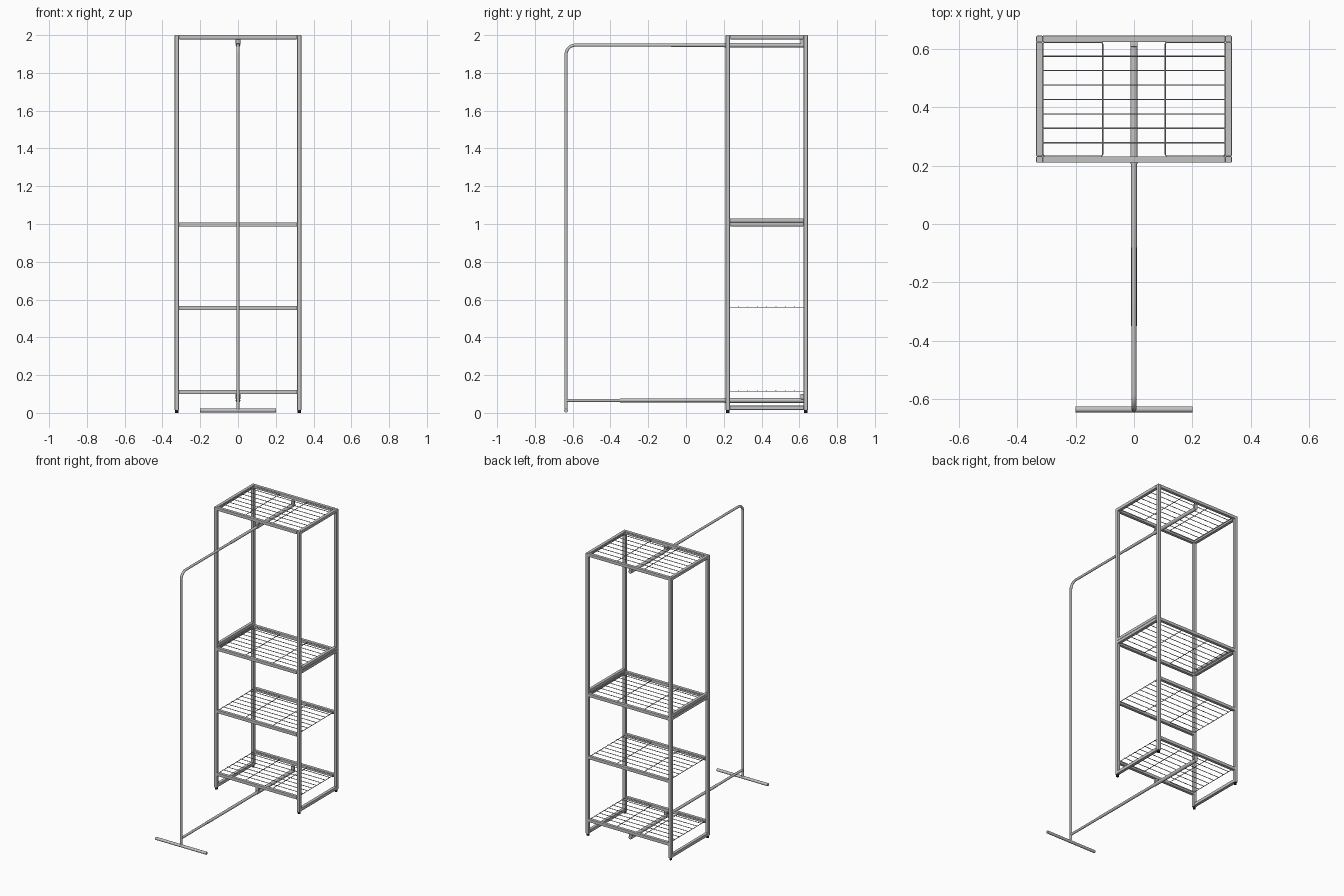
import bpy, math
from mathutils import Vector

if "Cube" in bpy.data.objects:
    bpy.data.objects.remove(bpy.data.objects["Cube"])


def material(name, v):
    m = bpy.data.materials.new(name)
    m.diffuse_color = (v, v, v, 1)
    m.use_nodes = True
    m.node_tree.nodes["Principled BSDF"].inputs["Base Color"].default_value = m.diffuse_color
    return m


STEEL = material("grey_steel", 0.55)
WIRE = material("wire_grey", 0.5)
RUBBER = material("black_rubber", 0.01)


def finish(ob, name, mat):
    ob.name = name
    ob.data.materials.append(mat)
    return ob


def box(name, x0, x1, y0, y1, z0, z1, mat=STEEL, bevel=0.0025):
    """Square tube or plate given by its limits."""
    bpy.ops.mesh.primitive_cube_add(size=1, location=((x0 + x1) / 2, (y0 + y1) / 2, (z0 + z1) / 2))
    ob = bpy.context.object
    for v in ob.data.vertices:
        v.co = Vector((v.co.x * (x1 - x0), v.co.y * (y1 - y0), v.co.z * (z1 - z0)))
    if bevel:
        b = ob.modifiers.new("soft_edges", 'BEVEL')
        b.width, b.segments = bevel, 2
    return finish(ob, name, mat)


def rod(name, a, b, r, mat=STEEL, sides=16):
    """Round bar from a to b."""
    a, b = Vector(a), Vector(b)
    d = b - a
    bpy.ops.mesh.primitive_cylinder_add(vertices=sides, radius=r, depth=d.length, location=(a + b) / 2)
    ob = bpy.context.object
    ob.rotation_euler = d.to_track_quat('Z', 'Y').to_euler()
    bpy.ops.object.shade_smooth_by_angle()
    return finish(ob, name, mat)


def pipe(name, pts, r, mat=STEEL, closed=False, res=3):
    """Round pipe swept along a list of points."""
    cu = bpy.data.curves.new(name, 'CURVE')
    cu.dimensions = '3D'
    cu.bevel_depth, cu.bevel_resolution = r, res
    cu.use_fill_caps = True
    sp = cu.splines.new('POLY')
    sp.points.add(len(pts) - 1)
    for p, c in zip(sp.points, pts):
        p.co = (*c, 1)
    sp.use_cyclic_u = closed
    sp.use_smooth = True
    ob = bpy.data.objects.new(name, cu)
    bpy.context.collection.objects.link(ob)
    return finish(ob, name, mat)


X0, X1 = 0.313, 0.335      # inner and outer frame limits in x
YF, YB, T = 0.21, 0.645, 0.022

# posts with rubber feet
for s in (-1, 1):
    xa, xb = sorted((s * X0, s * X1))
    for y in (YF, YB - T):
        box("post", xa, xb, y, y + T, 0.014, 2.0)
        rod("rubber_foot", (s * 0.324, y + T / 2, 0), (s * 0.324, y + T / 2, 0.016), 0.009, RUBBER)
    # side rails: floor, doubled joint at mid height, top
    for z0, z1 in ((0.016, 0.038), (0.988, 1.009), (1.009, 1.03), (1.978, 2.0)):
        box("side_rail", xa, xb, YF + T, YB - T, z0, z1)

# shelves: front and back rails plus a wire grid
for top in (0.122, 0.567, 1.008, 2.0):
    for y in (YF, YB - T):
        box("shelf_rail", -X0, X0, y, y + T, top - T, top)
    zw = top - 0.003
    for i in range(7):
        y = 0.278 + i * 0.0495
        rod("shelf_wire", (-X0, y, zw), (X0, y, zw), 0.0022, WIRE, 8)
    # rounded wire loops under the left and right thirds
    for s in (-1, 1):
        pts, c = [], 0.008
        for cx, cy, a0 in ((0.304, 0.615, 0), (0.115, 0.615, 90), (0.115, 0.24, 180), (0.304, 0.24, 270)):
            for k in range(4):
                a = math.radians(a0 + k * 30)
                pts.append((s * (cx + c * math.cos(a)), cy + c * math.sin(a), zw - 0.004))
        pipe("shelf_wire_loop", pts, 0.0022, WIRE, True, 1)

# sleeves under the top and bottom shelves, hung from brackets
for z, rail, end in ((1.947, 1.979, -0.08), (0.066, 0.101, -0.35)):
    rod("sleeve", (0, 0.205, z), (0, 0.625, z), 0.0125)
    rod("extension_tube", (0, end, z), (0, 0.21, z), 0.0098)
    for y in (0.222, 0.615):
        box("sleeve_bracket", -0.012, 0.012, y - 0.008, y + 0.008, z + 0.006, rail, bevel=0.001)

# hanging rail bending down into the pole
R, YP, ZT = 0.05, -0.635, 1.947
path = [(0, 0.2, ZT)]
for k in range(13):
    a = math.radians(90 + k * 7.5)
    path.append((0, YP + R + R * math.cos(a), ZT - R + R * math.sin(a)))
path.append((0, YP, 0.012))
pipe("hanging_rail_and_pole", path, 0.0085)
rod("lower_rail", (0, YP, 0.066), (0, 0.2, 0.066), 0.0083)
rod("pole_foot", (-0.2, YP, 0.0125), (0.2, YP, 0.0125), 0.01)
